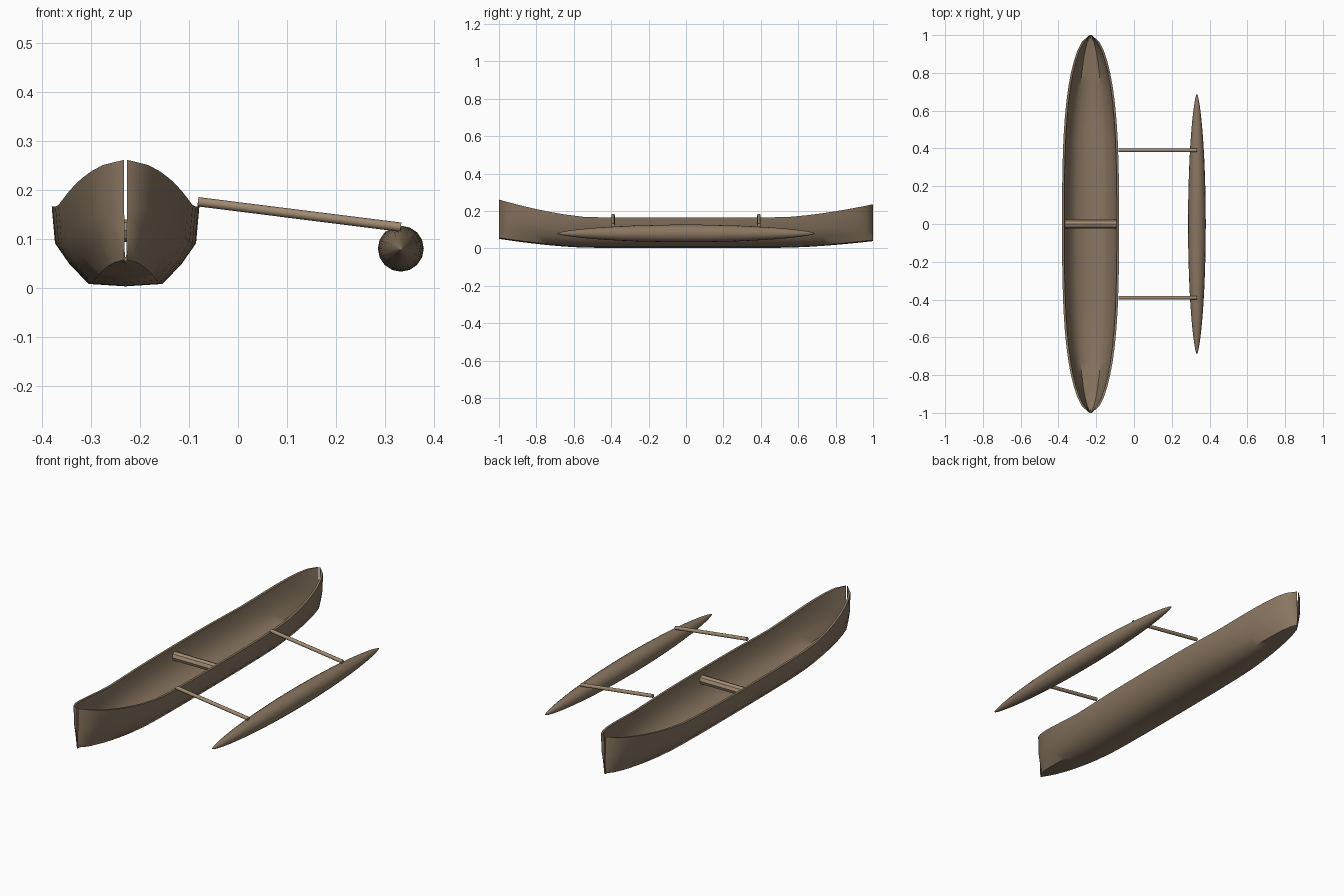
import bpy, bmesh, math
from mathutils import Vector

if "Cube" in bpy.data.objects:
    bpy.data.objects.remove(bpy.data.objects["Cube"])

HX = -0.23  # hull centre line


def material(name, rgb):
    m = bpy.data.materials.new(name)
    m.diffuse_color = (*rgb, 1)
    m.use_nodes = True
    m.node_tree.nodes["Principled BSDF"].inputs["Base Color"].default_value = m.diffuse_color
    return m


dark_wood = material("dark_wood", (0.25, 0.18, 0.12))
light_wood = material("light_wood", (0.36, 0.26, 0.17))


def finish(name, bm, mat, angle):
    bmesh.ops.recalc_face_normals(bm, faces=bm.faces)
    me = bpy.data.meshes.new(name)
    bm.to_mesh(me)
    bm.free()
    ob = bpy.data.objects.new(name, me)
    bpy.context.collection.objects.link(ob)
    me.materials.append(mat)
    bpy.ops.object.select_all(action='DESELECT')
    ob.select_set(True)
    bpy.context.view_layer.objects.active = ob
    bpy.ops.object.shade_smooth_by_angle(angle=math.radians(angle))
    return ob


def loft(bm, rings):
    for a, b in zip(rings, rings[1:]):
        for i in range(len(a)):
            j = (i + 1) % len(a)
            bm.faces.new((a[i], a[j], b[j], b[i]))


def pole(name, p, q, radius, sides, angle):
    p, q = Vector(p), Vector(q)
    bm = bmesh.new()
    bmesh.ops.create_cone(bm, cap_ends=True, segments=sides, radius1=radius,
                          radius2=radius, depth=(q - p).length)
    ob = finish(name, bm, light_wood, angle)
    ob.rotation_mode = 'QUATERNION'
    ob.rotation_quaternion = (q - p).to_track_quat('Z', 'Y')
    ob.location = (p + q) / 2


# Hull: section (half-width fraction, height fraction) lofted along y
section = [(1, 1), (0.955, 0.54), (0.76, 0.28), (0.5, 0.03), (0, 0)]
section += [(-u, v) for u, v in section[-2::-1]]
half = [0, 0.15, 0.3, 0.45, 0.55, 0.65, 0.73, 0.8, 0.86, 0.92, 0.965, 1]
stations = [-s for s in half[:0:-1]] + half


def hull_ring(bm, y):
    t = abs(y)
    w = max(0.151 * (1 - t ** 3) ** 0.52, 0.006)
    rise = max(0, (t - 0.5) / 0.5)
    top = 0.166 + (0.095 if y < 0 else 0.07) * rise ** 1.5
    low = 0.003 + (0.048 if y < 0 else 0.036) * rise ** 1.6
    wi = max(w - 0.012, 0.003)
    outer = [(u * w, low + v * (top - low)) for u, v in section]
    inner = [(u * wi, low + 0.01 + v * (top - low - 0.01)) for u, v in section]
    return [bm.verts.new((HX + x, y, z)) for x, z in outer + inner[::-1]]


bm = bmesh.new()
rings = [hull_ring(bm, y) for y in stations]
loft(bm, rings)
for r in (rings[0], rings[-1]):  # close the wall thickness at the stems
    n = len(r)
    for i in range(len(section) - 1):
        bm.faces.new((r[i], r[i + 1], r[n - 2 - i], r[n - 1 - i]))
finish("hull", bm, dark_wood, 50)

# Outrigger float: spindle lofted along y
bm = bmesh.new()
rings = []
for k in range(1, 24):
    s = -math.cos(math.pi * k / 24)
    r = 0.047 * (1 - s * s) ** 0.65
    rings.append([bm.verts.new((0.333 + r * math.cos(a), 0.69 * s, 0.08 + r * math.sin(a)))
                  for a in (math.tau * i / 16 for i in range(16))])
loft(bm, rings)
for ring, y in ((rings[0], -0.69), (rings[-1], 0.69)):
    tip = bm.verts.new((0.333, y, 0.08))
    for i in range(16):
        bm.faces.new((ring[i], ring[(i + 1) % 16], tip))
finish("outrigger_float", bm, dark_wood, 40)

# Two outrigger booms and the seat bar across the hull
for name, y in (("front_boom", -0.39), ("rear_boom", 0.39)):
    pole(name, (-0.082, y, 0.176), (0.333, y, 0.124), 0.0095, 8, 50)
pole("seat_bar", (HX - 0.143, 0, 0.117), (HX + 0.143, 0, 0.117), 0.023, 8, 30)
